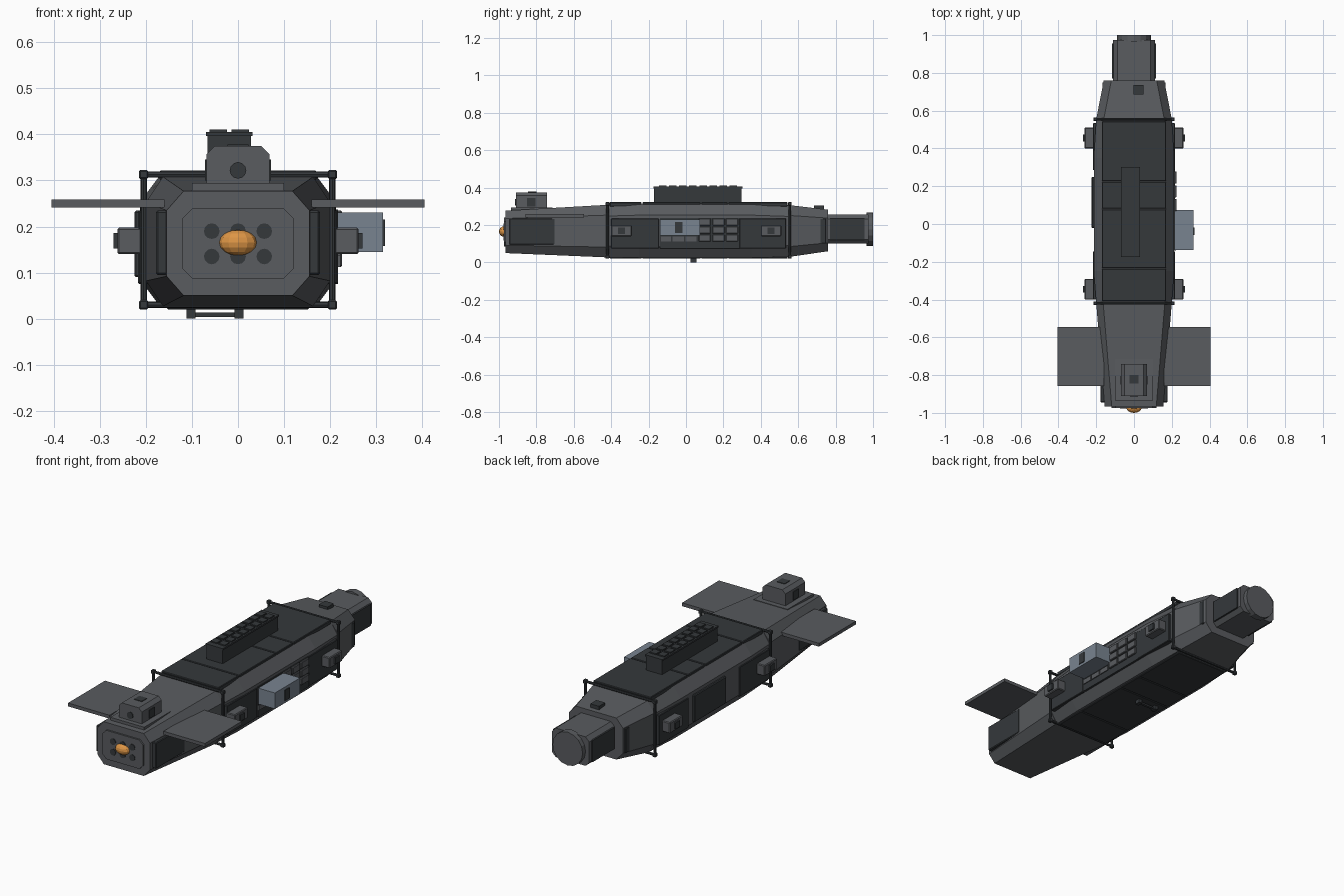
import bpy, bmesh
from math import sin, cos, pi
from mathutils import Vector


def mat(name, col):
    m = bpy.data.materials.new(name)
    m.diffuse_color = (*col, 1)
    return m


HULL = mat("hull_grey", (0.10, 0.106, 0.115))
DARK = mat("dark_panel", (0.035, 0.04, 0.044))
BLUE = mat("blue_grey", (0.19, 0.23, 0.28))
ORANGE = mat("orange", (0.72, 0.30, 0.06))


def finish(bm, name, m):
    bmesh.ops.recalc_face_normals(bm, faces=bm.faces)
    me = bpy.data.meshes.new(name)
    bm.to_mesh(me)
    bm.free()
    me.materials.append(m)
    ob = bpy.data.objects.new(name, me)
    bpy.context.collection.objects.link(ob)
    return ob


def box(name, x, y, z, m=HULL, bevel=0):
    """Box from (min, max) pairs."""
    bm = bmesh.new()
    bmesh.ops.create_cube(bm, size=1)
    for v in bm.verts:
        v.co = [(r[0] + r[1]) / 2 + c * (r[1] - r[0]) for c, r in zip(v.co, (x, y, z))]
    if bevel:
        bmesh.ops.bevel(bm, geom=bm.edges[:], offset=bevel, segments=1, affect='EDGES')
    return finish(bm, name, m)


def both(name, x, y, z, m=HULL, bevel=0):
    """Box and its mirror image across x = 0."""
    box(name + "_right", x, y, z, m, bevel)
    box(name + "_left", (-x[1], -x[0]), y, z, m, bevel)


def loft(name, stations, m=HULL):
    """Chamfered rectangles (y, half width, z low, z high, chamfer x, chamfer z) joined along y."""
    bm = bmesh.new()
    rings = []
    for y, w, a, b, cx, cz in stations:
        pts = [(w - cx, a), (w, a + cz), (w, b - cz), (w - cx, b)]
        pts += [(-px, pz) for px, pz in reversed(pts)]
        rings.append([bm.verts.new((px, y, pz)) for px, pz in pts])
    for r, s in zip(rings, rings[1:]):
        for i in range(8):
            bm.faces.new((r[i], r[(i + 1) % 8], s[(i + 1) % 8], s[i]))
    bm.faces.new(rings[0])
    bm.faces.new(rings[-1])
    return finish(bm, name, m)


def rod(name, p, q, r, n, m=HULL):
    """Cylinder from p to q."""
    p, q = Vector(p), Vector(q)
    bm = bmesh.new()
    bmesh.ops.create_cone(bm, cap_ends=True, segments=n, radius1=r, radius2=r, depth=(q - p).length)
    rot = (q - p).to_track_quat('Z', 'Y')
    for v in bm.verts:
        v.co = rot @ v.co + (p + q) / 2
    return finish(bm, name, m)


# Hull: nose, bulging middle, tapered stern, engine neck
loft("nose_hull", [(-0.965, 0.155, 0.05, 0.277, 0.037, 0.042),
                   (-0.42, 0.20, 0.027, 0.308, 0.037, 0.055)])
loft("middle_hull", [(-0.42, 0.20, 0.027, 0.308, 0.04, 0.06),
                     (-0.25, 0.213, 0.025, 0.313, 0.045, 0.06),
                     (0.35, 0.213, 0.025, 0.313, 0.045, 0.06),
                     (0.555, 0.20, 0.03, 0.306, 0.04, 0.06)])
loft("stern_hull", [(0.555, 0.20, 0.03, 0.306, 0.04, 0.055),
                    (0.76, 0.16, 0.06, 0.282, 0.04, 0.045)])
loft("engine_neck", [(0.75, 0.11, 0.10, 0.255, 0.022, 0.022),
                     (0.975, 0.11, 0.10, 0.255, 0.022, 0.022)])
rod("engine_disc", (0, 0.965, 0.177), (0, 1.0, 0.177), 0.089, 16)
both("neck_panel", (0.10, 0.117), (0.77, 0.955), (0.12, 0.235), DARK)

# Front plate with six ports and the orange lamp
loft("front_plate", [(-0.974, 0.12, 0.086, 0.24, 0.022, 0.022),
                     (-0.95, 0.12, 0.086, 0.24, 0.022, 0.022)])
for i, x in enumerate((-0.057, 0, 0.057)):
    for z in (0.135, 0.19):
        rod(f"front_port_{i}", (x, -0.977, z), (x, -0.96, z), 0.017, 12, DARK)
bm = bmesh.new()
bmesh.ops.create_uvsphere(bm, u_segments=12, v_segments=8, radius=1)
for v in bm.verts:
    v.co = (v.co.x * 0.041, v.co.y * 0.027 - 0.973, v.co.z * 0.028 + 0.165)
finish(bm, "front_lamp", ORANGE)

# Rectangular tube frames around both hull joints
for y in (-0.42, 0.555):
    c = [(0.205, y, 0.03), (0.205, y, 0.313), (-0.205, y, 0.313), (-0.205, y, 0.03)]
    for i in range(4):
        rod("frame_tube", c[i], c[(i + 1) % 4], 0.007, 8, DARK)
        px, py, pz = c[i]
        box("frame_corner", (px - 0.01, px + 0.01), (py - 0.01, py + 0.01), (pz - 0.01, pz + 0.01), DARK, 0.003)

# Roof and belly plating with seams
for a, b in ((-0.408, -0.237), (-0.233, 0.078), (0.082, 0.223), (0.227, 0.543)):
    box("roof_plate", (-0.17, 0.17), (a, b), (0.30, 0.322), DARK, 0.003)
    box("belly_plate", (-0.155, 0.155), (a, b), (0.02, 0.04), DARK, 0.003)

# Side panels
both("nose_panel", (0.14, 0.178), (-0.945, -0.70), (0.095, 0.235), DARK, 0.004)
both("stern_panel", (0.14, 0.168), (0.655, 0.75), (0.10, 0.235), DARK, 0.004)
both("aft_side_panel", (0.19, 0.217), (0.285, 0.535), (0.075, 0.235), DARK, 0.003)
both("fore_side_panel", (0.19, 0.217), (-0.40, -0.145), (0.075, 0.235), DARK, 0.003)
box("left_hatch", (-0.225, -0.2), (-0.02, 0.25), (0.09, 0.235), DARK, 0.004)

# Right side grid tiles and the row below the cargo box
box("tile_backing", (0.19, 0.217), (-0.14, 0.285), (0.075, 0.237), DARK)
for i in range(3):
    for j in range(3):
        y, z = 0.068 + i * 0.073, 0.112 + j * 0.043
        box("grid_tile", (0.2, 0.226), (y, y + 0.064), (z, z + 0.037), HULL, 0.003)
    y = -0.14 + i * 0.068
    box("lower_tile", (0.2, 0.222), (y, y + 0.06), (0.112, 0.138), HULL)

# Blue cargo box on the right side
box("cargo_box", (0.2, 0.315), (-0.138, 0.075), (0.145, 0.23), BLUE)
box("cargo_slot", (0.3, 0.319), (-0.058, -0.018), (0.158, 0.215), DARK)

# Four thruster pods
for y in (-0.345, 0.455):
    both("thruster_pod", (0.2, 0.262), (y - 0.055, y + 0.055), (0.14, 0.198), HULL, 0.004)
    both("thruster_nozzle", (0.25, 0.27), (y - 0.018, y + 0.018), (0.152, 0.186), DARK)

# Flat fins
both("fin", (0.16, 0.405), (-0.857, -0.545), (0.241, 0.259))

# Nose turret
box("turret_base", (-0.1, 0.1), (-0.935, -0.715), (0.26, 0.294))
loft("turret", [(-0.91, 0.068, 0.25, 0.375, 0.018, 0.018),
                (-0.742, 0.068, 0.25, 0.375, 0.018, 0.018)])
rod("turret_port", (0, -0.914, 0.322), (0, -0.9, 0.322), 0.018, 12, DARK)
box("turret_hatch", (-0.023, 0.023), (-0.845, -0.8), (0.36, 0.378), DARK)
both("turret_window", (0.06, 0.072), (-0.85, -0.805), (0.30, 0.345), DARK)

# Roof housing with slats
box("roof_housing", (-0.066, 0.028), (-0.17, 0.297), (0.31, 0.398), DARK)
box("housing_lid", (-0.07, 0.032), (-0.174, 0.301), (0.396, 0.405), DARK)
for i in range(8):
    y = -0.145 + i * 0.054
    for x in (-0.062, -0.014):
        box("housing_slat", (x, x + 0.038), (y, y + 0.04), (0.40, 0.411), DARK)

# Stern sensor and belly handle
box("stern_sensor", (-0.002, 0.05), (0.685, 0.737), (0.275, 0.304), DARK)
for x in (-0.102, 0.002):
    box("handle_leg", (x - 0.01, x + 0.01), (0.025, 0.055), (0.0, 0.03), DARK)
box("handle_bar", (-0.1, 0.0), (0.033, 0.047), (0.004, 0.013), DARK)
